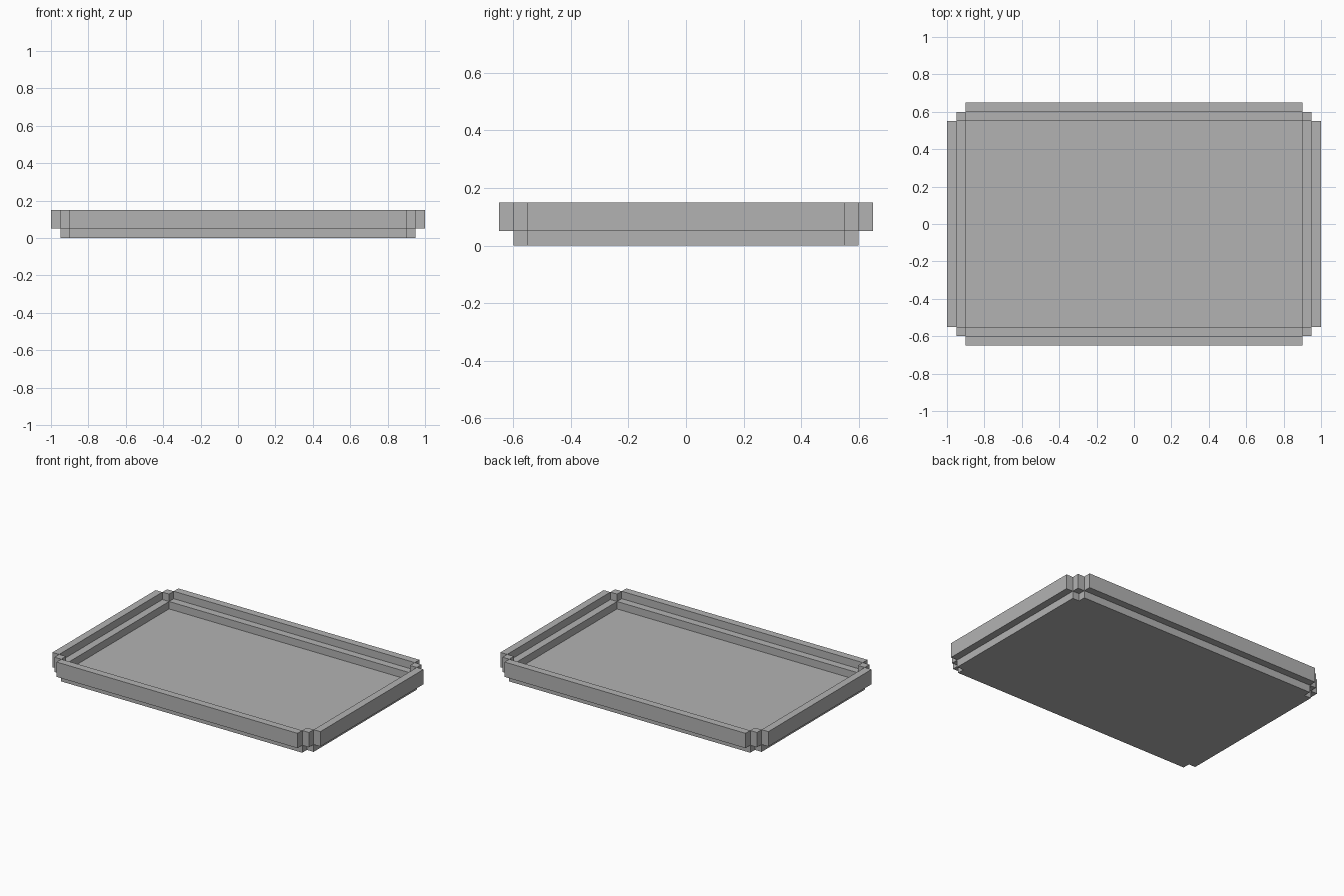
import bpy
import bmesh

cube = bpy.data.objects.get("Cube")
if cube:
    bpy.data.objects.remove(cube, do_unlink=True)

GREY = (0.45, 0.45, 0.45, 1.0)
grey = bpy.data.materials.new("plain_grey")
grey.use_nodes = True
grey.diffuse_color = GREY
grey.node_tree.nodes["Principled BSDF"].inputs["Base Color"].default_value = GREY

T = 0.05              # thickness of every wall and step
IX, IY = 0.9, 0.55    # half size of the floor
STEP, TOP = 2 * T, 3 * T


def link(name, bm):
    bmesh.ops.recalc_face_normals(bm, faces=bm.faces)
    mesh = bpy.data.meshes.new(name)
    bm.to_mesh(mesh)
    bm.free()
    mesh.materials.append(grey)
    obj = bpy.data.objects.new(name, mesh)
    bpy.context.collection.objects.link(obj)
    return obj


def box(name, x, y, z):
    """Box spanning the given (low, high) ranges."""
    bm = bmesh.new()
    bmesh.ops.create_cube(bm, size=1)
    for v in bm.verts:
        for i, (low, high) in enumerate((x, y, z)):
            v.co[i] = low if v.co[i] < 0 else high
    return link(name, bm)


def span(sign, inner):
    """Range one thickness wide, starting at inner on the given side."""
    return tuple(sorted((sign * inner, sign * (inner + T))))


# Floor panel
box("floor", (-IX, IX), (-IY, IY), (0, T))

# Front and back walls: inner ledge resting beside the floor, taller outer rim
for side, s in (("front", -1), ("back", 1)):
    box(side + "_ledge", (-IX, IX), span(s, IY), (0, STEP))
    box(side + "_rim", (-IX, IX), span(s, IY + T), (T, TOP))

# Left and right walls
for side, s in (("right", -1), ("left", 1)):
    box(side + "_ledge", span(s, IX), (-IY, IY), (0, STEP))
    box(side + "_rim", span(s, IX + T), (-IY, IY), (T, TOP))

# Corner posts joining the rims
for depth, sy in (("front", -1), ("back", 1)):
    for side, sx in (("right", -1), ("left", 1)):
        box(f"{depth}_{side}_post", span(sx, IX), span(sy, IY), (T, TOP))
